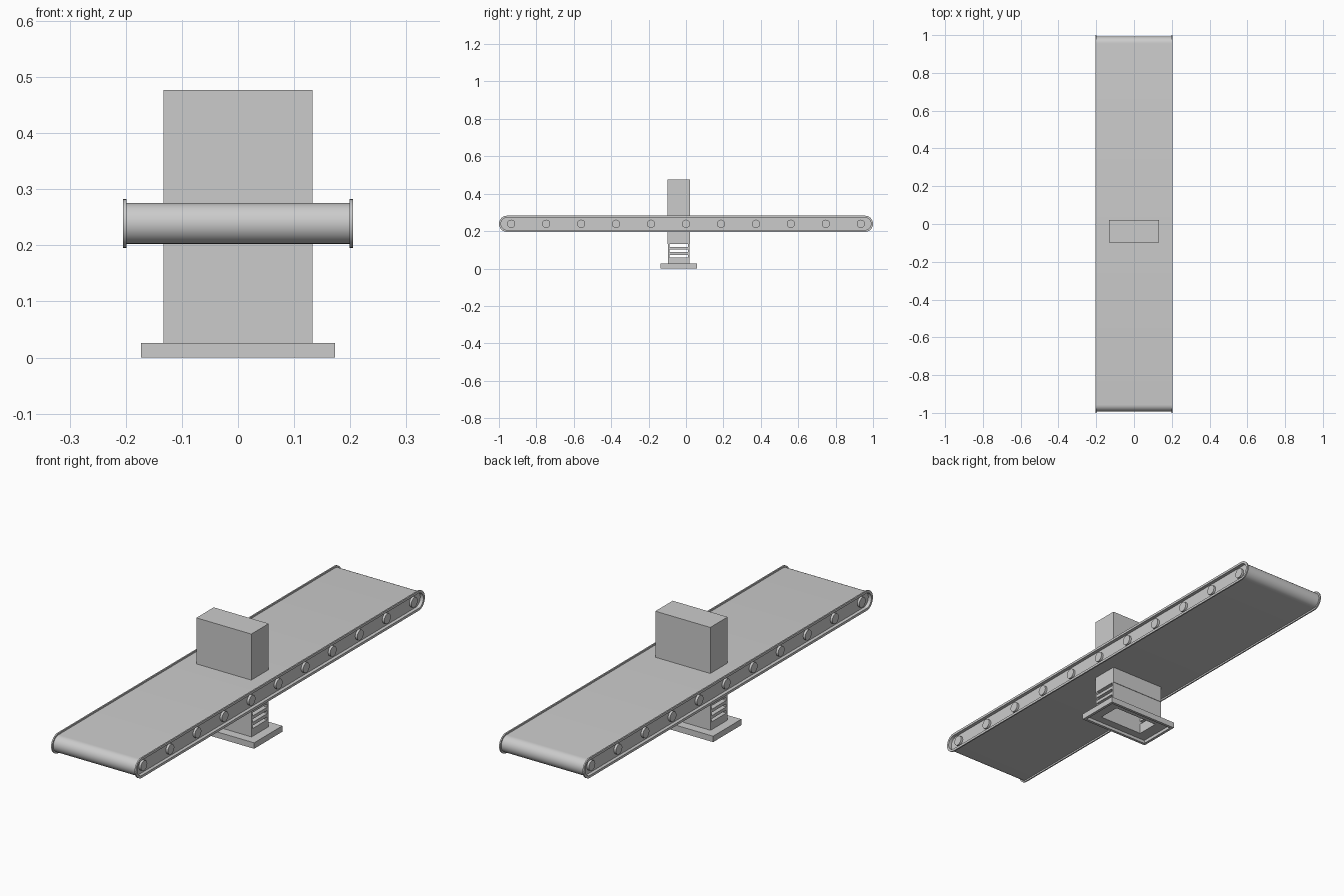
import bpy, bmesh, math

cube = bpy.data.objects.get("Cube")
if cube:
    bpy.data.objects.remove(cube, do_unlink=True)

# One plain grey for everything
grey = bpy.data.materials.new("plain_grey")
grey.use_nodes = True
grey.diffuse_color = (0.6, 0.6, 0.6, 1)
grey.node_tree.nodes["Principled BSDF"].inputs["Base Color"].default_value = (0.6, 0.6, 0.6, 1)


def stadium(radius, centre_y, centre_z, steps=16):
    """Rounded bar outline in the y-z plane."""
    pts = []
    for side in (1, -1):
        for i in range(steps + 1):
            a = -math.pi / 2 + math.pi * i / steps
            pts.append((side * (centre_y + radius * math.cos(a)),
                        centre_z + side * radius * math.sin(a)))
    return pts


def circle(radius, y, z, steps=20):
    return [(y + radius * math.cos(math.tau * i / steps),
             z + radius * math.sin(math.tau * i / steps)) for i in range(steps)]


def rect(half_x, half_y, centre_y):
    return [(sx * half_x, centre_y + sy * half_y)
            for sx, sy in ((-1, -1), (1, -1), (1, 1), (-1, 1))]


def prism(name, axis, lo, hi, outer, inner=None, smooth=False):
    """Extrude an outline along x or z, with an optional matching hole."""
    bm = bmesh.new()

    def loop(pts, h):
        return [bm.verts.new((h, u, v) if axis == "x" else (u, v, h)) for u, v in pts]

    def bridge(a, b):
        for i in range(len(a)):
            j = (i + 1) % len(a)
            bm.faces.new((a[i], a[j], b[j], b[i]))

    low, high = loop(outer, lo), loop(outer, hi)
    bridge(low, high)
    if inner:
        low_in, high_in = loop(inner, lo), loop(inner, hi)
        bridge(low_in, high_in)
        bridge(low, low_in)
        bridge(high, high_in)
    else:
        bm.faces.new(low)
        bm.faces.new(high)
    bmesh.ops.recalc_face_normals(bm, faces=bm.faces)
    mesh = bpy.data.meshes.new(name)
    bm.to_mesh(mesh)
    bm.free()
    mesh.materials.append(grey)
    ob = bpy.data.objects.new(name, mesh)
    bpy.context.collection.objects.link(ob)
    if smooth:
        bpy.ops.object.select_all(action="DESELECT")
        ob.select_set(True)
        bpy.context.view_layer.objects.active = ob
        bpy.ops.object.shade_smooth_by_angle(angle=math.radians(30))
    return ob


# Belt loop
END, MID = 0.9565, 0.239
belt_r, rim_r, inner_r = 0.0365, 0.0435, 0.033
prism("belt", "x", -0.2, 0.2, stadium(belt_r, END, MID), stadium(inner_r, END, MID), True)

# Side rims, recessed side panels and roller ends
for side, label in ((1, "left"), (-1, "right")):
    def span(a, b):
        return sorted((side * a, side * b))
    prism(label + "_rim", "x", *span(0.199, 0.205),
          stadium(rim_r, END, MID), stadium(inner_r, END, MID), True)
    prism(label + "_panel", "x", *span(0.17, 0.19), stadium(inner_r + 0.001, END, MID))
    for i in range(11):
        y = -0.935 + 0.187 * i
        prism(f"{label}_roller_end_{i + 1}", "x", *span(0.185, 0.2),
              circle(0.022, y, MID), None, True)

# Column: solid above, hollow under the belt
CY = -0.038
HX, HY = 0.133, 0.06
WALL_X, WALL_Y = 0.025, 0.01
hollow = rect(HX - WALL_X, HY - WALL_Y, CY)
prism("upper_column", "z", 0.21, 0.477, rect(HX, HY, CY))
prism("column_collar", "z", 0.13, 0.21, rect(HX, HY, CY), hollow)

# Vented foot of the column: front and back plates with side slats between
for side, label in ((-1, "front"), (1, "back")):
    prism(label + "_foot_plate", "z", 0.02, 0.13,
          rect(HX, WALL_Y / 2 - 0.001, CY + side * (HY - WALL_Y / 2 - 0.001)))
for side, label in ((1, "left"), (-1, "right")):
    for i, (lo, hi) in enumerate(((0.02, 0.06), (0.073, 0.087), (0.101, 0.115))):
        slat = prism(f"{label}_slat_{i + 1}", "z", lo, hi,
                     rect(WALL_X / 2, HY - 0.004, CY))
        slat.location.x = side * (HX - WALL_X / 2)

# Open tray base
BX, BY = 0.173, 0.0975
prism("base_plate", "z", 0.014, 0.026, rect(BX, BY, CY), hollow)
prism("base_rim", "z", 0, 0.014, rect(BX, BY, CY), rect(BX - 0.012, BY - 0.012, CY))
